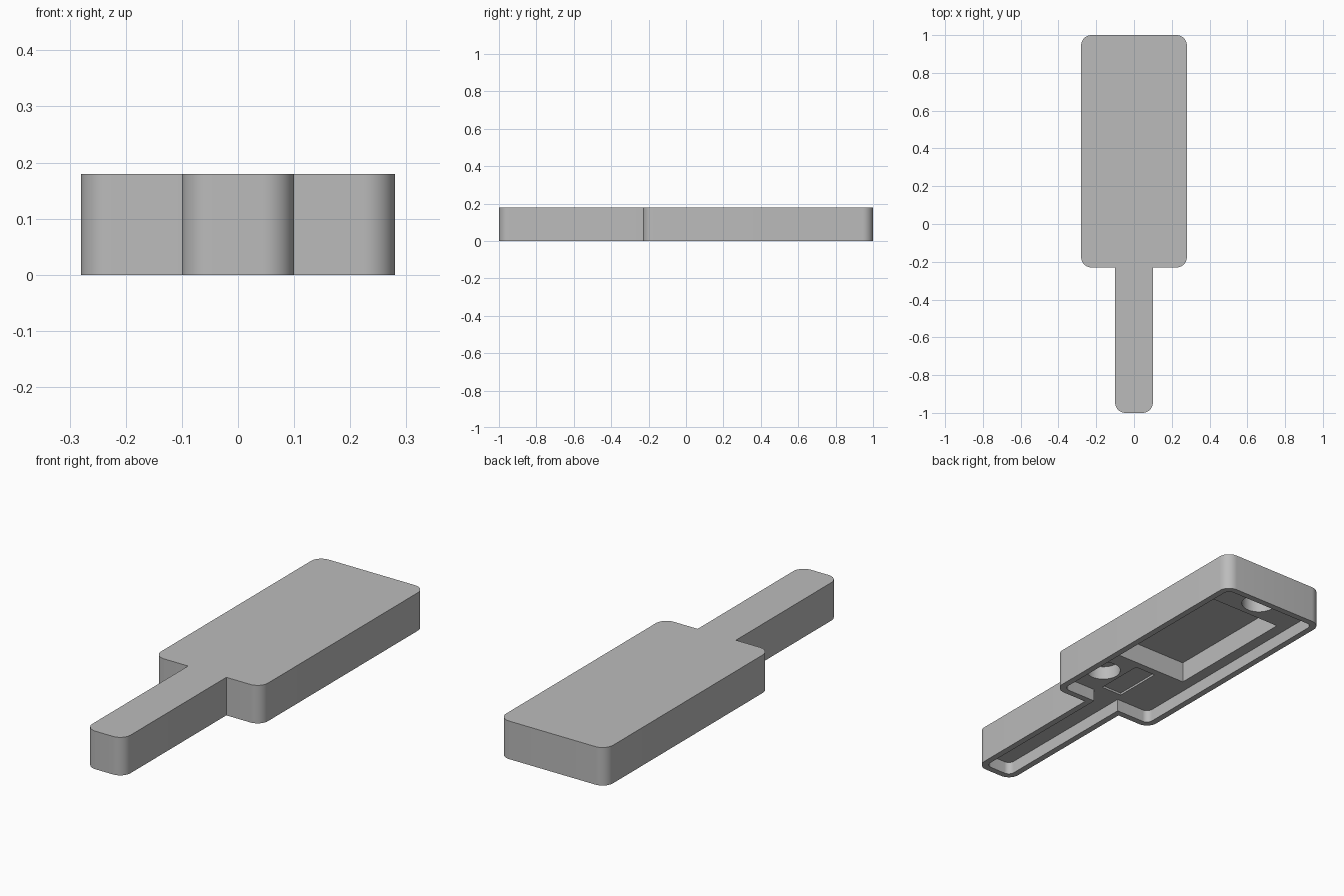
import bpy, bmesh, math
from mathutils import Vector

if "Cube" in bpy.data.objects:
    bpy.data.objects.remove(bpy.data.objects["Cube"], do_unlink=True)

grey = bpy.data.materials.new("plain_grey")
grey.use_nodes = True
COLOUR = (0.5, 0.5, 0.5, 1)
grey.diffuse_color = COLOUR
grey.node_tree.nodes["Principled BSDF"].inputs["Base Color"].default_value = COLOUR


def rounded(corners, radius, steps=10):
    """Round each (x, y, is_round) corner of a counter-clockwise outline."""
    out = []
    n = len(corners)
    for i, (x, y, is_round) in enumerate(corners):
        p = Vector((x, y))
        if not is_round:
            out.append(p)
            continue
        a = (Vector(corners[i - 1][:2]) - p).normalized() * radius
        b = (Vector(corners[(i + 1) % n][:2]) - p).normalized() * radius
        for k in range(steps + 1):
            t = k / steps * math.pi / 2
            out.append(p + a * (1 - math.sin(t)) + b * (1 - math.cos(t)))
    return out


def paddle(inset, radius):
    """Wide body with a narrow handle, shrunk by the inset."""
    body, grip, end, neck = 0.28 - inset, 0.1 - inset, 1 - inset, -0.23 + inset
    half = [(grip, -end, True), (grip, neck, False), (body, neck, True), (body, end, True)]
    return rounded(half + [(-x, y, r) for x, y, r in reversed(half)], radius)


def rect(half_x, y0, y1):
    return [(-half_x, y0), (half_x, y0), (half_x, y1), (-half_x, y1)]


def circle(cx, cy, r, n=48):
    return [(cx + r * math.cos(2 * math.pi * k / n), cy + r * math.sin(2 * math.pi * k / n))
            for k in range(n)]


def prism(name, outline, z0, z1):
    bm = bmesh.new()
    face = bm.faces.new([bm.verts.new((p[0], p[1], z0)) for p in outline])
    top = bmesh.ops.extrude_face_region(bm, geom=[face])["geom"]
    bmesh.ops.translate(bm, vec=(0, 0, z1 - z0),
                        verts=[v for v in top if isinstance(v, bmesh.types.BMVert)])
    bmesh.ops.recalc_face_normals(bm, faces=bm.faces)
    mesh = bpy.data.meshes.new(name)
    bm.to_mesh(mesh)
    bm.free()
    mesh.materials.append(grey)
    obj = bpy.data.objects.new(name, mesh)
    bpy.context.collection.objects.link(obj)
    return obj


# Solid outer case
case = prism("case_shell", paddle(0, 0.055), 0, 0.18)

# Underside recess and the pockets in its floor
FLOOR = 0.06
cutters = [
    prism("recess", paddle(0.03, 0.03), -0.05, FLOOR),
    prism("main_pocket", rect(0.195, 0.115, 0.785), 0.01, 0.16),
    prism("shallow_pocket", rect(0.055, -0.16, 0.08), 0.02, FLOOR + 0.01),
    prism("front_hole", circle(0.15, -0.04, 0.078), 0.015, 0.125),
    prism("back_hole", circle(0, 0.89, 0.078), 0.025, 0.125),
]
bpy.context.view_layer.objects.active = case
for cutter in cutters:
    cutter.hide_render = True
    mod = case.modifiers.new(cutter.name, 'BOOLEAN')
    mod.operation = 'DIFFERENCE'
    mod.solver = 'EXACT'
    mod.object = cutter
    bpy.ops.object.modifier_apply(modifier=mod.name)
    bpy.data.objects.remove(cutter, do_unlink=True)

# Smooth the rounded corners, keep hard edges
for o in bpy.context.selected_objects:
    o.select_set(False)
case.select_set(True)
bpy.ops.object.shade_smooth_by_angle(angle=math.radians(30))
